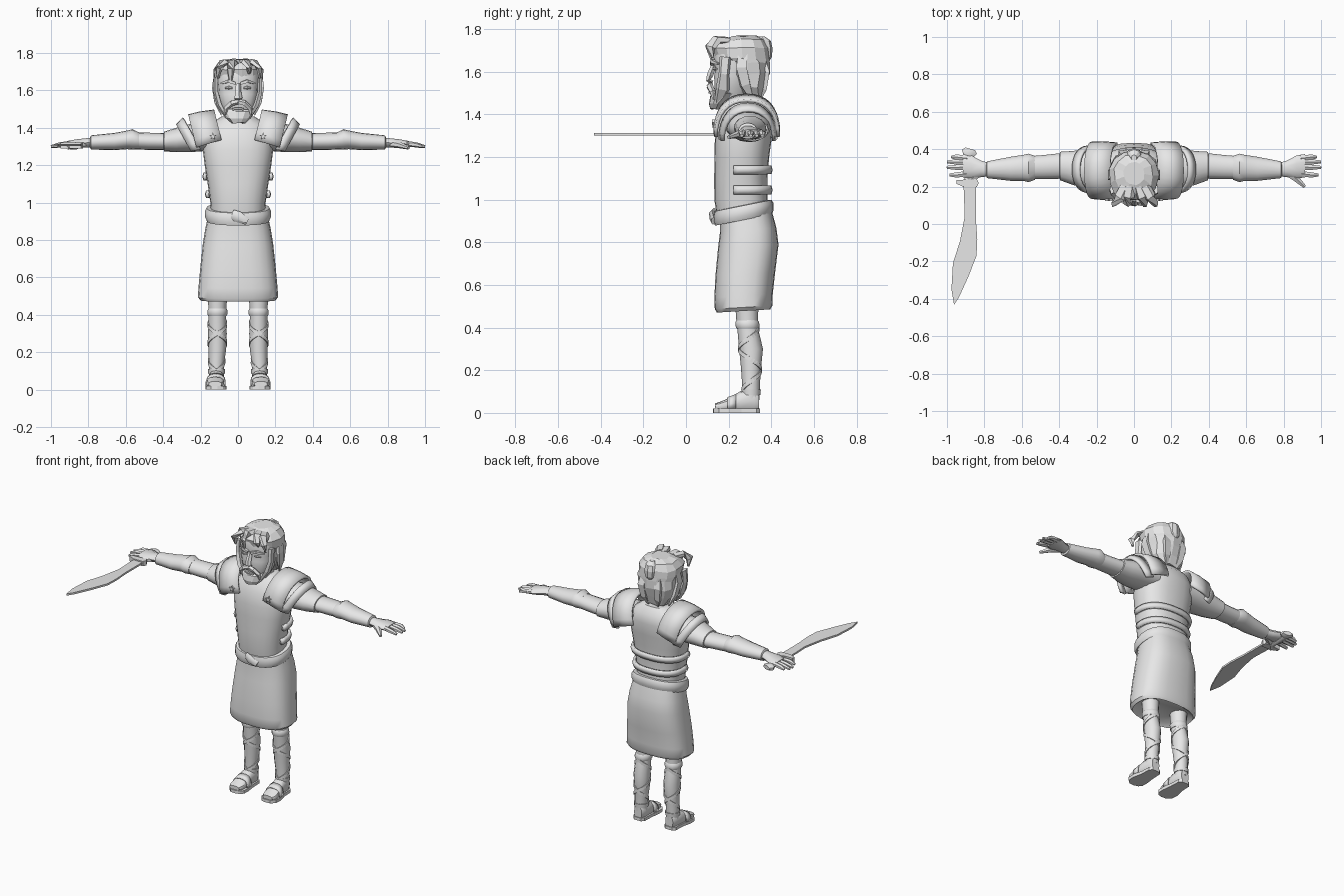
import bpy, bmesh, math, random
from mathutils import Vector

random.seed(4)
mat = bpy.data.materials.new("light grey")
mat.diffuse_color = (0.8, 0.8, 0.8, 1)


def finish(name, bm, smooth=40, thick=0):
    """Turn a bmesh into a named object, flat when smooth is 0."""
    bmesh.ops.recalc_face_normals(bm, faces=bm.faces)
    me = bpy.data.meshes.new(name)
    bm.to_mesh(me)
    bm.free()
    me.materials.append(mat)
    ob = bpy.data.objects.new(name, me)
    bpy.context.collection.objects.link(ob)
    if thick:
        m = ob.modifiers.new("thickness", 'SOLIDIFY')
        m.thickness, m.offset = thick, 0
    if smooth:
        bpy.ops.object.select_all(action='DESELECT')
        bpy.context.view_layer.objects.active = ob
        ob.select_set(True)
        bpy.ops.object.shade_smooth_by_angle(angle=math.radians(smooth))
    return ob


def skin(name, rows, closed=True, smooth=40, thick=0):
    """Bridge rows of points; closed rows also get end caps."""
    bm = bmesh.new()
    vs = [[bm.verts.new(p) for p in r] for r in rows]
    n = len(rows[0])
    for a, b in zip(vs, vs[1:]):
        for i in range(n if closed else n - 1):
            j = (i + 1) % n
            bm.faces.new((a[i], a[j], b[j], b[i]))
    if closed:
        bm.faces.new(vs[0])
        bm.faces.new(vs[-1])
    return finish(name, bm, smooth, thick)


def loft(name, rings, axis='z', n=16, power=2, tilt=0, sx=1, arc=None,
         smooth=40, thick=0, jitter=0):
    """Rings are (position, centre 1, centre 2, radius 1, radius 2) along an axis."""
    rows = []
    a0, a1 = arc or (0, 360)
    for t, c1, c2, r1, r2 in rings:
        row = []
        for i in range(n):
            a = math.radians(a0 + (a1 - a0) * i / (n - 1 if arc else n))
            c, s = math.cos(a), math.sin(a)
            u = r1 * math.copysign(abs(c) ** (2 / power), c)
            v = r2 * math.copysign(abs(s) ** (2 / power), s)
            w = t + tilt * v
            p = {'z': (c1 + u, c2 + v, w), 'x': (w, c1 + u, c2 + v),
                 'y': (c1 + u, w, c2 + v)}[axis]
            row.append(Vector((p[0] * sx, p[1], p[2]))
                       + Vector([random.uniform(-jitter, jitter) for _ in range(3)]))
        rows.append(row)
    return skin(name, rows, arc is None, smooth, thick)


def tube(name, pts, radii, n=6, sx=1, smooth=40, up=(0, 0, 1)):
    """Sweep an ellipse (sideways radius, upward radius) along points."""
    pts = [Vector((p[0] * sx, p[1], p[2])) for p in pts]
    rows = []
    for i, p in enumerate(pts):
        t = (pts[min(i + 1, len(pts) - 1)] - pts[max(i - 1, 0)]).normalized()
        side = t.cross(Vector(up)).normalized()
        nor = side.cross(t)
        w, h = radii[min(i, len(radii) - 1)]
        rows.append([p + side * w * math.cos(2 * math.pi * (k + .5) / n)
                     + nor * h * math.sin(2 * math.pi * (k + .5) / n) for k in range(n)])
    return skin(name, rows, True, smooth)


def plate(name, outline, z0, z1):
    """Extrude an xy outline between two heights."""
    return skin(name, [[(x, y, z) for x, y in outline] for z in (z0, z1)], smooth=0)


# torso, neck and skirt
loft("torso", [(.92, 0, .27, .145, .125), (1.0, 0, .258, .148, .125), (1.1, 0, .257, .162, .125),
               (1.2, 0, .262, .178, .128), (1.28, 0, .268, .188, .133), (1.36, 0, .28, .185, .13),
               (1.42, 0, .29, .15, .11), (1.46, 0, .29, .09, .075)], n=24, power=2.4)
loft("neck", [(1.40, 0, .285, .075, .07), (1.45, 0, .275, .062, .06), (1.53, 0, .265, .06, .06)])
loft("skirt", [(.50, 0, .27, .17, .10), (.478, 0, .27, .20, .125), (.495, 0, .27, .215, .135),
               (.55, 0, .27, .211, .137), (.65, 0, .278, .202, .14), (.78, 0, .292, .188, .142),
               (.86, 0, .292, .175, .132), (.95, 0, .28, .155, .12)], n=24, power=2.6, tilt=.06)

# sash belt, low at the front, with its overlapping end
loft("belt", [(.91, 0, .27, .15, .12), (.905, 0, .27, .168, .134), (.925, 0, .27, .177, .141),
              (.955, 0, .27, .177, .141), (.972, 0, .268, .168, .134), (.975, 0, .268, .14, .11)],
     n=24, power=2.4, tilt=.2)
tube("belt_knot", [(-.03, .135, .935), (0, .122, .925), (.05, .128, .9)], [(.012, .028), (.015, .03), (.01, .02)])

# two straps wrapping the back of the breastplate
for z, r in ((1.045, .162), (1.14, .176)):
    loft("back_strap", [(z - .018, 0, .26, r, .133), (z, 0, .26, r + .006, .138),
                        (z + .018, 0, .26, r, .133)],
         n=20, power=2.4, arc=(-12, 192), smooth=60, thick=.018)

leg_rings = [(.06, .115, .305, .04, .04), (.14, .115, .305, .041, .042), (.22, .11, .305, .047, .048),
             (.30, .11, .305, .05, .056), (.38, .11, .292, .047, .05), (.42, .11, .287, .046, .05),
             (.53, .11, .285, .056, .056)]


def leg_at(z):
    """Interpolate the leg's centre and radii at a height."""
    for a, b in zip(leg_rings, leg_rings[1:]):
        if z <= b[0]:
            f = (z - a[0]) / (b[0] - a[0])
            return [p + (q - p) * f for p, q in zip(a, b)][1:]
    return leg_rings[-1][1:]


for s in (-1, 1):
    # legs with crossed sandal lacing
    loft("leg", leg_rings, sx=s, n=12)
    for turn in (-1, 1):
        pts = []
        for i in range(37):
            z = .10 + .30 * i / 36
            cx, cy, rx, ry = leg_at(z)
            a = -math.pi / 2 + turn * 2 * math.pi * 1.5 * i / 36
            pts.append((cx + rx * math.cos(a), cy + ry * math.sin(a), z))
        tube("leg_lacing", pts, [(.006, .013)], n=4, sx=s, smooth=0)
    loft("leg_cuff", [(.395, .11, .289, .049, .052), (.405, .11, .289, .054, .056),
                      (.425, .11, .287, .053, .056), (.435, .11, .287, .047, .05)], sx=s, n=12)

    # feet and sandals
    loft("foot", [(.135, .122, .03, .035, .014), (.16, .122, .032, .048, .02), (.21, .12, .04, .046, .034),
                  (.255, .117, .052, .041, .05), (.32, .115, .055, .04, .052), (.342, .115, .05, .028, .04)],
         'y', sx=s, n=12, power=2.6)
    plate("sandal_sole", [(s * x, y) for x, y in
                          ((.08, .135), (.11, .127), (.145, .13), (.172, .155), (.174, .2), (.16, .26),
                           (.157, .33), (.14, .347), (.09, .347), (.073, .33), (.07, .26), (.062, .2),
                           (.063, .155))], 0, .02)
    loft("sandal_strap", [(.195, .12, .03, .05, .04), (.235, .118, .035, .048, .05)], 'y',
         sx=s, n=12, power=2.6, arc=(-10, 190), thick=.008)
    loft("ankle_strap", [(.085, .115, .305, .044, .044), (.11, .115, .305, .046, .046)], sx=s, n=12)

    # arms and forearm guards
    loft("upper_arm", [(.12, .29, 1.35, .11, .07), (.26, .295, 1.345, .105, .075), (.33, .30, 1.335, .09, .065),
                       (.395, .31, 1.327, .076, .053), (.397, .31, 1.327, .068, .046),
                       (.48, .305, 1.328, .064, .046), (.58, .30, 1.332, .06, .045)], 'x', sx=s)
    loft("forearm_guard", [(.53, .30, 1.33, .064, .046), (.565, .30, 1.338, .076, .055),
                           (.59, .30, 1.336, .07, .05), (.66, .295, 1.327, .064, .046),
                           (.785, .29, 1.322, .045, .038), (.79, .29, 1.322, .036, .03)], 'x', sx=s)

    # hands: palm, fingers, thumb
    loft("palm", [(.77, .29, 1.322, .034, .028), (.82, .295, 1.32, .045, .025), (.87, .305, 1.317, .062, .022),
                  (.915, .312, 1.313, .062, .017)], 'x', sx=s, n=10)
    for y, x1 in ((.262, .985), (.303, 1.0), (.332, .998), (.358, .975)):
        tube("finger", [(.89, .312 + (y - .312) * .85, 1.315), (.95, y, 1.31), (x1, y, 1.3)],
             [(.017, .015), (.016, .014), (.009, .008)], sx=s)
    tube("thumb", [(.82, .275, 1.315), (.865, .245, 1.308), (.912, .20, 1.293)],
         [(.022, .02), (.02, .017), (.01, .009)], sx=s)

    # layered shoulder armour draped over the arm
    loft("shoulder_plate", [(.088, .285, 1.335, .143, .155), (.16, .285, 1.315, .149, .165),
                            (.222, .287, 1.295, .146, .17)], 'x', sx=s, n=17, power=2.3, tilt=.25,
         arc=(0, 180), thick=.016)
    loft("lower_shoulder_plate", [(.20, .29, 1.285, .132, .165), (.25, .293, 1.275, .118, .14)],
         'x', sx=s, n=17, power=2.2, tilt=.55, arc=(0, 180), thick=.014)
    star = [((.02 if k % 2 else .009) * math.sin(k * math.pi / 5),
             -(.02 if k % 2 else .009) * math.cos(k * math.pi / 5)) for k in range(10)]
    skin("star_stud", [[(s * .135 + u, y, 1.355 + v) for u, v in star] for y in (.15, .123)], smooth=0)

# curved sword lying flat in the right hand
plate("sword_blade", [(-.845, .23), (-.845, .02), (-.838, -.08), (-.842, -.17), (-.885, -.28), (-.935, -.39),
                      (-.962, -.432), (-.976, -.35), (-.968, -.21), (-.93, -.09), (-.905, .04), (-.912, .23)],
      1.302, 1.314)
plate("sword_guard", [(-.95, .235), (-.95, .215), (-.91, .198), (-.84, .198), (-.83, .22), (-.84, .24)],
      1.29, 1.322)
tube("sword_grip", [(-.89, .23, 1.303), (-.888, .30, 1.299), (-.885, .385, 1.303)], [(.018, .015)], n=8)
tube("sword_pommel", [(-.885, .365, 1.303), (-.88, .385, 1.303), (-.875, .402, 1.303)],
     [(.03, .018), (.045, .02), (.03, .014)], n=8)

# face
loft("head", [(1.45, 0, .215, .06, .06), (1.52, 0, .215, .095, .082), (1.58, 0, .22, .108, .09),
              (1.615, 0, .225, .11, .088), (1.65, 0, .222, .115, .095), (1.70, 0, .23, .11, .09)],
     n=14, power=2.5)
tube("nose", [(0, .132, 1.635), (0, .113, 1.585), (0, .105, 1.56), (0, .125, 1.55)],
     [(.014, .012), (.018, .016), (.024, .012), (.016, .01)], n=5, up=(0, -1, 0), smooth=0)
tube("mouth", [(-.03, .122, 1.5), (0, .112, 1.503), (.03, .122, 1.5)], [(.008, .007)], n=5)

# chiselled hair and beard
loft("hair", [(1.475, 0, .32, .075, .038), (1.53, 0, .30, .112, .075), (1.59, 0, .295, .124, .095),
              (1.645, 0, .29, .128, .103), (1.665, 0, .265, .131, .125), (1.71, 0, .257, .131, .132),
              (1.75, 0, .262, .105, .105), (1.768, 0, .268, .055, .06)],
     n=13, power=2.3, smooth=0, jitter=.005)
loft("beard", [(1.425, 0, .14, .035, .024), (1.45, 0, .15, .068, .042), (1.485, 0, .175, .09, .062),
               (1.50, 0, .19, .098, .066)], n=11, smooth=0, jitter=.003)
loft("top_knot", [(1.645, 0, .37, .02, .018), (1.67, 0, .375, .036, .028), (1.71, 0, .374, .042, .032),
                  (1.745, 0, .368, .034, .03), (1.765, 0, .355, .015, .015)], n=8, smooth=0)
for s in (-1, 1):
    tube("eyebrow", [(.012, .122, 1.637), (.05, .124, 1.65), (.09, .15, 1.638)],
         [(.012, .01), (.014, .012), (.008, .006)], n=4, sx=s, smooth=0)
    tube("eye", [(.03, .134, 1.613), (.048, .132, 1.615), (.068, .143, 1.613)],
         [(.006, .005), (.008, .009), (.006, .005)], sx=s)
    tube("moustache", [(0, .115, 1.54), (.035, .112, 1.532), (.065, .125, 1.505), (.07, .13, 1.47)],
         [(.014, .012), (.016, .016), (.014, .014), (.006, .005)], n=5, sx=s, smooth=0, up=(0, -1, 0))
    tube("sideburn", [(.118, .185, 1.67), (.118, .178, 1.59), (.098, .172, 1.52), (.06, .15, 1.455)],
         [(.012, .028), (.014, .026), (.015, .034), (.008, .015)], n=5, sx=s, smooth=0, up=(0, 1, 0))
    tube("side_lock", [(.115, .27, 1.72), (.13, .26, 1.62), (.118, .28, 1.54), (.09, .31, 1.47)],
         [(.008, .03), (.014, .035), (.012, .03), (.004, .01)], n=4, sx=s, smooth=0, up=(0, 1, 0))
    tube("back_lock", [(.05, .36, 1.68), (.06, .382, 1.6), (.05, .37, 1.52), (.035, .345, 1.465)],
         [(.025, .008), (.032, .014), (.026, .012), (.008, .004)], n=4, sx=s, smooth=0, up=(0, 1, 0))

# curling front locks
for x0, x1, z1 in ((-.02, -.04, 1.645), (-.05, -.105, 1.665), (.03, .06, 1.69), (.06, .115, 1.665)):
    tube("front_lock", [(x0, .20, 1.75), ((x0 + x1) / 2, .145, 1.75), (x1, .112, 1.715), (x1, .125, z1)],
         [(.03, .012), (.032, .018), (.026, .016), (.008, .006)], n=5, smooth=0, up=(.2, .3, 1))
